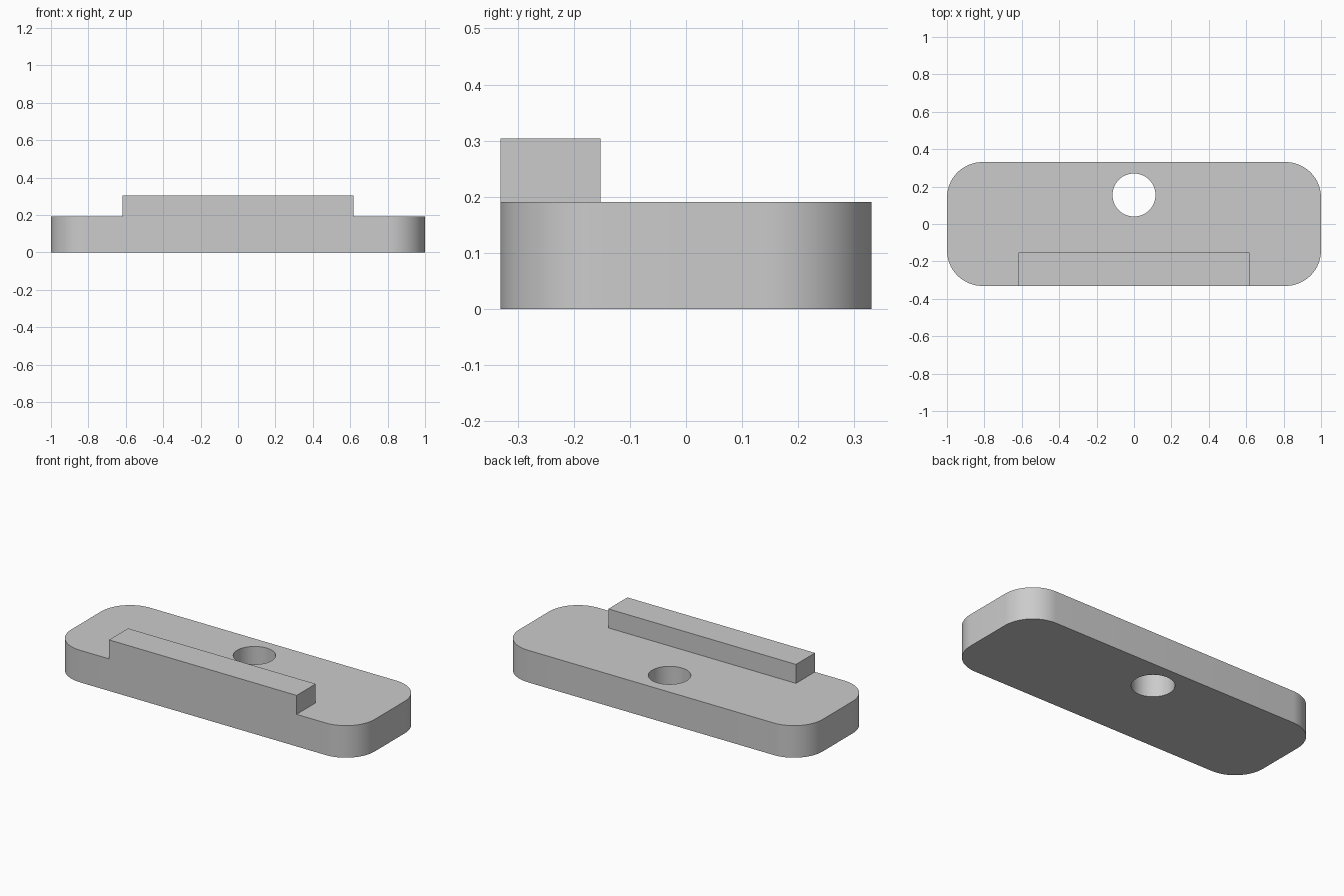
import bpy
import bmesh
from math import cos, sin, pi

cube = bpy.data.objects.get("Cube")
if cube:
    bpy.data.objects.remove(cube, do_unlink=True)

HALF_X, HALF_Y, PLATE_TOP = 1.0, 0.331, 0.191
CORNER_RADIUS, CORNER_STEPS = 0.19, 16
HOLE_Y, HOLE_RADIUS = 0.155, 0.115
RAIL_HALF_X, RAIL_BACK, RAIL_TOP = 0.618, -0.152, 0.304

grey = bpy.data.materials.new("plain_grey")
grey.use_nodes = True
colour = (0.6, 0.6, 0.6, 1.0)
grey.diffuse_color = colour
grey.node_tree.nodes["Principled BSDF"].inputs["Base Color"].default_value = colour


def prism(name, outline, bottom, top):
    """Extrude a flat counter-clockwise outline between two heights."""
    bm = bmesh.new()
    base = bm.faces.new([bm.verts.new((x, y, bottom)) for x, y in outline])
    result = bmesh.ops.extrude_face_region(bm, geom=[base], use_keep_orig=True)
    for item in result["geom"]:
        if isinstance(item, bmesh.types.BMVert):
            item.co.z = top
    bmesh.ops.recalc_face_normals(bm, faces=bm.faces)
    mesh = bpy.data.meshes.new(name)
    bm.to_mesh(mesh)
    bm.free()
    mesh.materials.append(grey)
    obj = bpy.data.objects.new(name, mesh)
    bpy.context.collection.objects.link(obj)
    return obj


def arc(cx, cy, radius, start, sweep, steps):
    return [(cx + radius * cos(start + sweep * i / steps),
             cy + radius * sin(start + sweep * i / steps)) for i in range(steps + 1)]


# Base plate with four rounded corners
outline = []
for quarter, (sx, sy) in enumerate([(1, 1), (-1, 1), (-1, -1), (1, -1)]):
    outline += arc(sx * (HALF_X - CORNER_RADIUS), sy * (HALF_Y - CORNER_RADIUS),
                   CORNER_RADIUS, quarter * pi / 2, pi / 2, CORNER_STEPS)
plate = prism("base_plate", outline, 0, PLATE_TOP)

# Round hole through the plate
circle = arc(0, HOLE_Y, HOLE_RADIUS, 0, 2 * pi, 64)[:-1]
cutter = prism("hole_cutter", circle, -0.1, PLATE_TOP + 0.1)
cutter.hide_render = True
cut = plate.modifiers.new("hole", "BOOLEAN")
cut.operation = "DIFFERENCE"
cut.solver = "EXACT"
cut.object = cutter
bpy.ops.object.select_all(action="DESELECT")
plate.select_set(True)
bpy.context.view_layer.objects.active = plate
bpy.ops.object.modifier_apply(modifier=cut.name)
bpy.data.objects.remove(cutter, do_unlink=True)
bpy.ops.object.shade_smooth_by_angle(angle=pi / 6)

# Raised rail along the front edge
prism("front_rail", [(-RAIL_HALF_X, -HALF_Y), (RAIL_HALF_X, -HALF_Y),
                     (RAIL_HALF_X, RAIL_BACK), (-RAIL_HALF_X, RAIL_BACK)],
      PLATE_TOP, RAIL_TOP)
